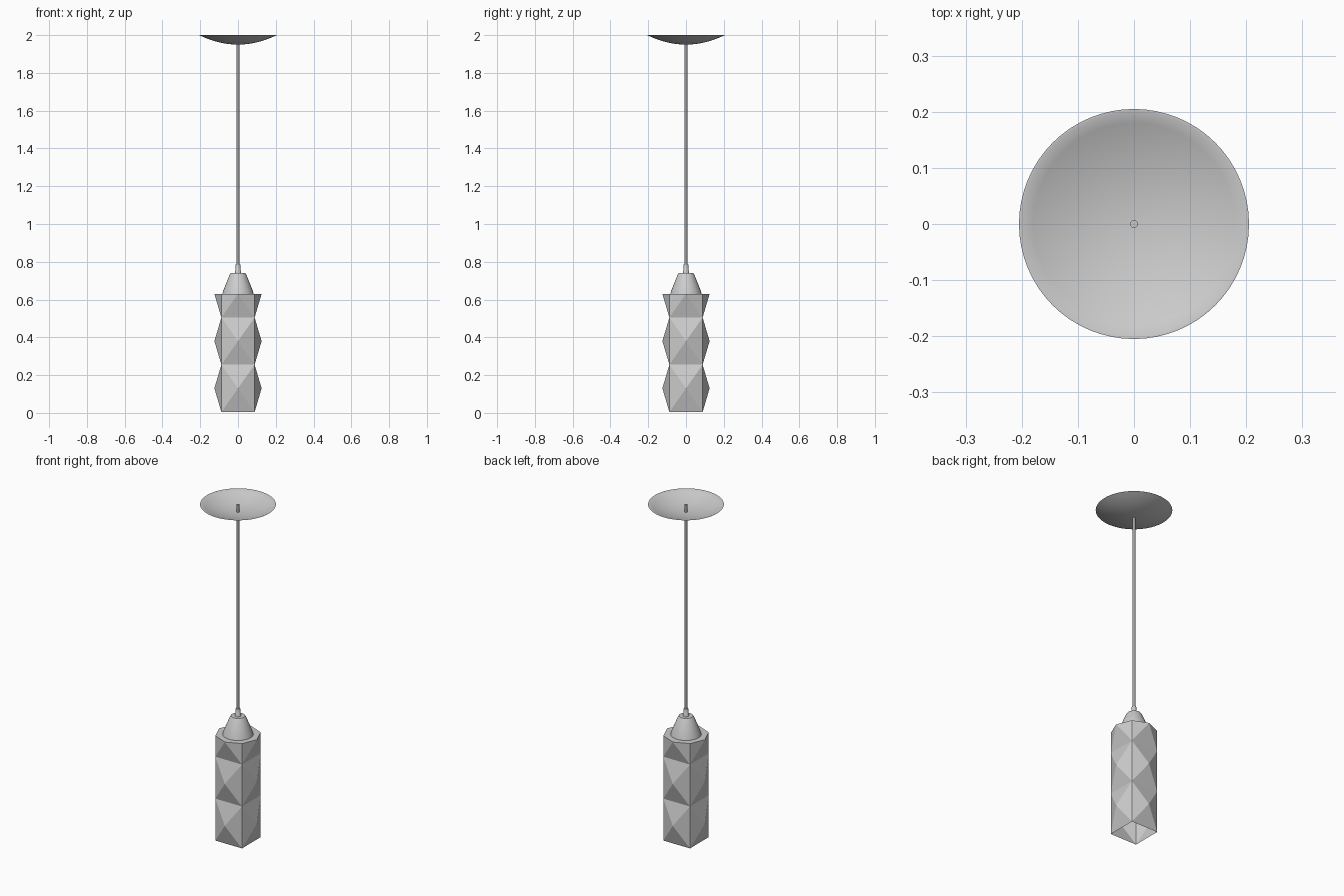
import bpy, bmesh, math

if "Cube" in bpy.data.objects:
    bpy.data.objects.remove(bpy.data.objects["Cube"])


def finish(bm, name, smooth):
    bmesh.ops.recalc_face_normals(bm, faces=bm.faces)
    mesh = bpy.data.meshes.new(name)
    bm.to_mesh(mesh)
    bm.free()
    ob = bpy.data.objects.new(name, mesh)
    bpy.context.collection.objects.link(ob)
    if smooth:
        bpy.ops.object.select_all(action='DESELECT')
        bpy.context.view_layer.objects.active = ob
        ob.select_set(True)
        bpy.ops.object.shade_smooth_by_angle(angle=math.radians(35))
    return ob


def lathe(name, profile, n=48):
    """Spin (radius, z) points round the z axis."""
    bm = bmesh.new()
    vs = [bm.verts.new((r, 0, z)) for r, z in profile]
    es = [bm.edges.new(p) for p in zip(vs, vs[1:])]
    bmesh.ops.spin(bm, geom=vs + es, axis=(0, 0, 1), cent=(0, 0, 0),
                   angle=math.tau, steps=n, use_duplicate=False)
    bmesh.ops.remove_doubles(bm, verts=bm.verts, dist=1e-5)
    return finish(bm, name, True)


# Ceiling dish: shallow open spherical bowl with a thin rim
R, depth, steps = 0.205, 0.05, 10
outer = [(R * i / steps, 2 - depth * (1 - (i / steps) ** 2)) for i in range(steps + 1)]
inner = [(0.2 * i / steps, 2 - (depth - 0.004) * (1 - (i / steps) ** 2))
         for i in range(steps, -1, -1)]
lathe("ceiling_dish", outer + inner, 64)

# Hanging rod
lathe("rod", [(0, 0.74), (0.007, 0.74), (0.007, 2.0), (0, 2.0)], 20)

# Stepped collar at the rod's foot
lathe("collar", [(0, 0.735), (0.017, 0.735), (0.017, 0.75), (0.014, 0.755),
                 (0.012, 0.785), (0, 0.787)], 24)

# Conical lamp holder
lathe("holder_cone", [(0, 0.63), (0.083, 0.63), (0.079, 0.645), (0.044, 0.732),
                      (0.038, 0.74), (0, 0.74)])

# Faceted shade: square corners run straight, side middles push in and out
bm = bmesh.new()
c, wide = 0.088, 0.125
rings = []
for k in range(6):
    z = 0.005 + 0.125 * k
    ring = []
    for i in range(8):
        a = i * math.pi / 4
        mid = wide if k % 2 else c
        r = c * math.sqrt(2) if i % 2 else mid
        ring.append(bm.verts.new((r * math.cos(a), r * math.sin(a), z)))
    rings.append(ring)
for k in range(5):
    lo, hi = rings[k], rings[k + 1]
    wide_row, flat_row = (hi, lo) if k % 2 == 0 else (lo, hi)
    for i in range(0, 8, 2):
        for j in (i - 1, (i + 1) % 8):
            bm.faces.new((wide_row[i], flat_row[i], flat_row[j]))
            bm.faces.new((wide_row[i], flat_row[j], wide_row[j]))
bm.faces.new(rings[-1])
finish(bm, "faceted_shade", False)
